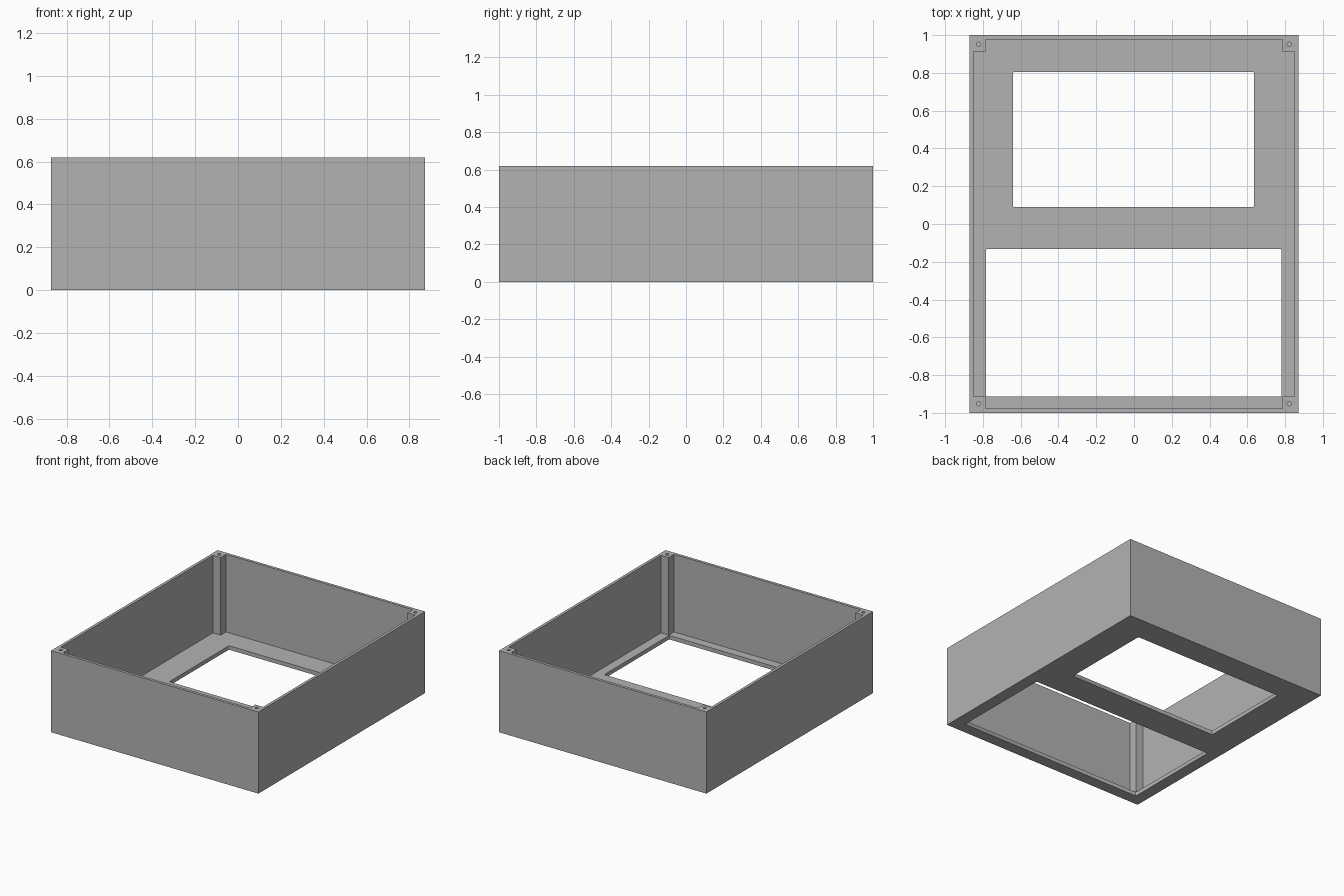
import bpy
import bmesh
from mathutils import Matrix

cube = bpy.data.objects.get("Cube")
if cube:
    bpy.data.objects.remove(cube, do_unlink=True)

W, D, H = 0.872, 1.0, 0.62      # half width, half depth, height
WALL, FLOOR, POST = 0.022, 0.03, 0.065

grey = bpy.data.materials.new("plain grey")
grey.use_nodes = True
colour = (0.45, 0.45, 0.45, 1)
grey.diffuse_color = colour
grey.node_tree.nodes["Principled BSDF"].inputs["Base Color"].default_value = colour


def add_object(name, bm):
    mesh = bpy.data.meshes.new(name)
    bm.to_mesh(mesh)
    bm.free()
    mesh.materials.append(grey)
    ob = bpy.data.objects.new(name, mesh)
    bpy.context.collection.objects.link(ob)
    return ob


def box(name, x0, x1, y0, y1, z0, z1, radius=0):
    """Box between limits, with optional rounded upright edges."""
    bm = bmesh.new()
    place = Matrix.Translation(((x0 + x1) / 2, (y0 + y1) / 2, (z0 + z1) / 2))
    size = Matrix.Diagonal((x1 - x0, y1 - y0, z1 - z0, 1))
    bmesh.ops.create_cube(bm, size=1, matrix=place @ size)
    if radius:
        upright = [e for e in bm.edges
                   if abs(e.verts[0].co.z - e.verts[1].co.z) > 0.01]
        bmesh.ops.bevel(bm, geom=upright, offset=radius, segments=3,
                        profile=0.5, affect='EDGES')
    return add_object(name, bm)


def peg(name, x, y, radius, z0, z1):
    bm = bmesh.new()
    bmesh.ops.create_cone(bm, cap_ends=True, segments=24, radius1=radius,
                          radius2=radius, depth=z1 - z0,
                          matrix=Matrix.Translation((x, y, (z0 + z1) / 2)))
    return add_object(name, bm)


# Outer shell
shell = box("enclosure_shell", -W, W, -D, D, 0, H)

# Cavity: two crossing boxes leave a square post in each corner
ix, iy = W - WALL, D - WALL
cutters = [
    box("cavity_wide", -ix, ix, POST - iy, iy - POST, FLOOR, H + 0.1),
    box("cavity_long", POST - ix, ix - POST, -iy, iy, FLOOR, H + 0.1),
    # Floor windows
    box("rear_window", -0.64, 0.635, 0.09, 0.805, -0.1, 0.1, 0.006),
    box("front_window", -0.783, 0.78, -0.912, -0.132, -0.1, 0.1, 0.006),
]
# Screw holes in the post tops
for sx in (-1, 1):
    for sy in (-1, 1):
        cutters.append(peg("screw_hole", sx * 0.823, sy * 0.951, 0.012,
                           H - 0.15, H + 0.05))

for cutter in cutters:
    cutter.hide_render = True
    mod = shell.modifiers.new(cutter.name, 'BOOLEAN')
    mod.operation = 'DIFFERENCE'
    mod.solver = 'EXACT'
    mod.object = cutter

# Bake the cuts and discard the cutters
graph = bpy.context.evaluated_depsgraph_get()
baked = bpy.data.meshes.new_from_object(shell.evaluated_get(graph))
shell.modifiers.clear()
shell.data = baked
for cutter in cutters:
    bpy.data.objects.remove(cutter, do_unlink=True)
baked.materials.clear()
baked.materials.append(grey)
for face in baked.polygons:
    face.material_index = 0

# Smooth the round holes, keep box edges sharp
bpy.ops.object.select_all(action='DESELECT')
shell.select_set(True)
bpy.context.view_layer.objects.active = shell
bpy.ops.object.shade_smooth_by_angle()
